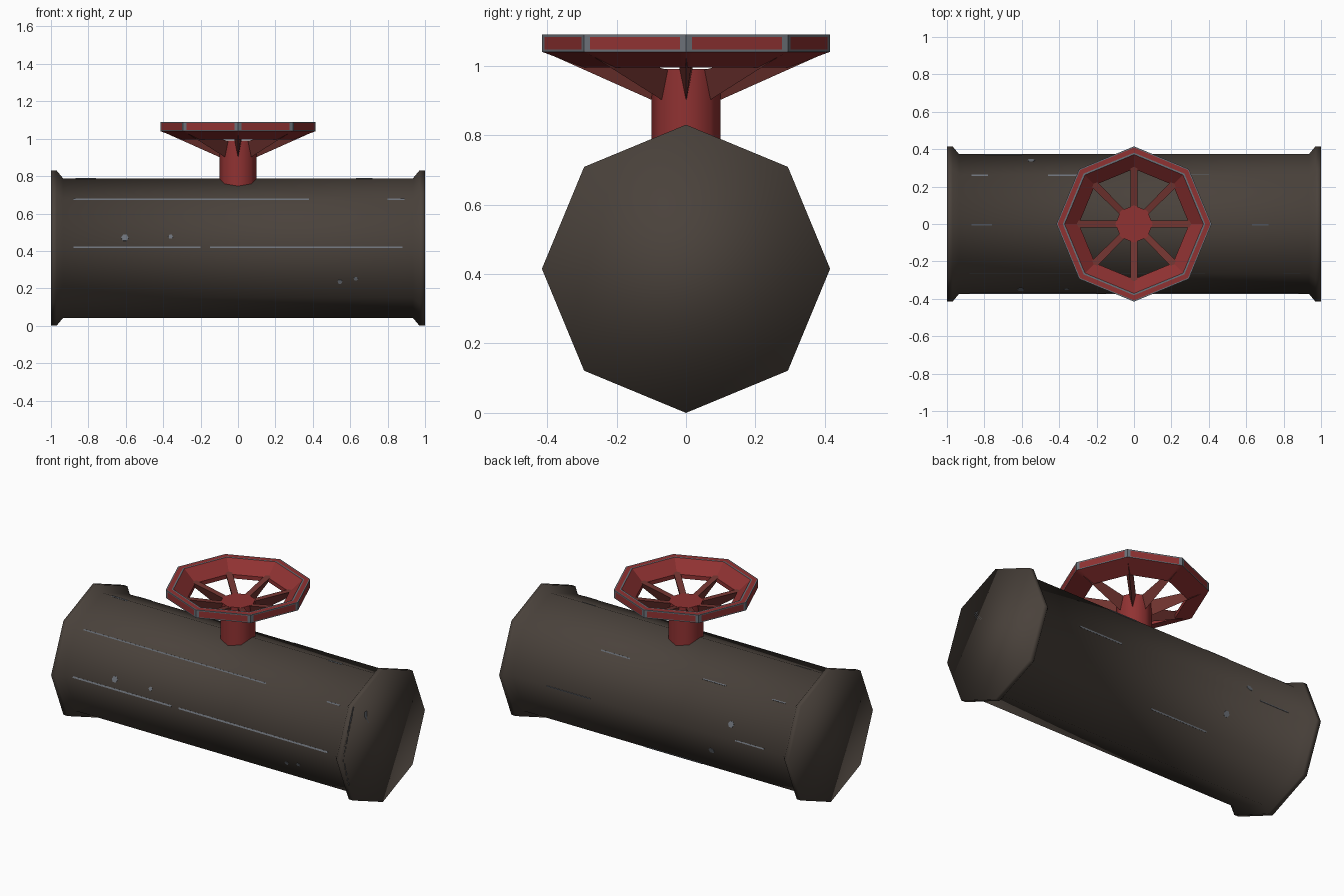
import bpy, bmesh, math
from mathutils import Vector

if "Cube" in bpy.data.objects:
    bpy.data.objects.remove(bpy.data.objects["Cube"])

def material(name, rgb):
    m = bpy.data.materials.new(name)
    m.diffuse_color = (*rgb, 1)
    m.use_nodes = True
    m.node_tree.nodes["Principled BSDF"].inputs["Base Color"].default_value = m.diffuse_color
    return m

IRON = material("dark brown iron", (0.068, 0.054, 0.044))
RED = material("red paint", (0.28, 0.032, 0.032))
DULL = material("dull red paint", (0.17, 0.035, 0.03))
STEEL = material("worn bare steel", (0.15, 0.165, 0.19))
PIPE_Z, PIPE_R, FLANGE_R = 0.415, 0.373, 0.415

def finish(name, bm, mats, smooth=None):
    bmesh.ops.recalc_face_normals(bm, faces=bm.faces)
    me = bpy.data.meshes.new(name)
    bm.to_mesh(me)
    bm.free()
    for m in mats:
        me.materials.append(m)
    ob = bpy.data.objects.new(name, me)
    bpy.context.collection.objects.link(ob)
    if smooth:
        bpy.context.view_layer.objects.active = ob
        ob.select_set(True)
        bpy.ops.object.shade_smooth_by_angle(angle=math.radians(smooth))
        ob.select_set(False)
    return ob

def octagon(k, r=1.0):
    a = k * math.pi / 4
    return Vector((r * math.cos(a), r * math.sin(a)))

def loft(bm, rings, closed=False, pick=None):
    """Skin between equal rings; pick(ring, side) gives a material index."""
    vs = [[bm.verts.new(p) for p in ring] for ring in rings]
    n = len(vs[0])
    for i in range(len(vs) if closed else len(vs) - 1):
        a, b = vs[i], vs[(i + 1) % len(vs)]
        for j in range(n):
            f = bm.faces.new((a[j], a[(j + 1) % n], b[(j + 1) % n], b[j]))
            f.material_index = pick(i, j) if pick else 0
    if not closed:
        bm.faces.new(vs[0])
        bm.faces.new(vs[-1])

def plate(bm, pts, normal, t=0.004):
    """Thin chip of worn metal lying on a surface."""
    loft(bm, [[Vector(p) + normal * o for p in pts] for o in (-0.002, t - 0.002)])

# octagonal pipe with flared ends
bm = bmesh.new()
profile = [(-1, FLANGE_R), (-0.97, FLANGE_R), (-0.935, PIPE_R),
           (0.935, PIPE_R), (0.97, FLANGE_R), (1, FLANGE_R)]
rings = []
for x, r in profile:
    rings.append([(x, octagon(k, r).x, PIPE_Z + octagon(k, r).y) for k in range(8)])
loft(bm, rings)
finish("pipe", bm, [IRON], 180)

# stem with hub
bm = bmesh.new()
loft(bm, [[(*octagon(k, 0.1), z) for k in range(8)] for z in (0.70, 0.99)])
finish("stem", bm, [RED], 60)

# handwheel rim: octagonal ring, worn along its edges and outer corners
bm = bmesh.new()
outline = []
for k in range(8):
    p, q = octagon(k), octagon(k + 1)
    outline += [p, p.lerp(q, 0.06), p.lerp(q, 0.94)]
section = [(0.415, 1.04), (0.415, 1.046), (0.415, 1.083), (0.415, 1.09), (0.408, 1.09),
           (0.381, 1.09), (0.371, 1.09), (0.295, 1.02), (0.295, 0.995)]
worn = {0, 2, 3, 5}
loft(bm, [[(p.x * r, p.y * r, z) for p in outline] for r, z in section], True,
     lambda i, j: 1 if i in worn or (i == 1 and j % 3 != 1) else 0)
finish("handwheel_rim", bm, [RED, STEEL], 30)

# eight wedge-shaped spokes, flat on top and pointed underneath
bm = bmesh.new()
for k in range(8):
    d = octagon(k)
    s = Vector((-d.y, d.x))
    ends = []
    for r_top, z_top, r_low, z_low, w in ((0.08, 0.985, 0.08, 0.893, 0.018),
                                          (0.33, 1.035, 0.40, 1.036, 0.02)):
        ends.append([(*(d * r_top + s * w), z_top), (*(d * r_top - s * w), z_top),
                     (*(d * r_low), z_low)])
    loft(bm, ends)
finish("spokes", bm, [DULL])

# scratches along the pipe's long edges: (edge, neighbour edge, x start, x end, width)
bm = bmesh.new()
scratches = [(3, 4, -0.88, 0.38, 0.008), (3, 4, 0.80, 0.89, 0.008), (4, 3, -0.88, -0.2, 0.010),
             (4, 3, -0.15, 0.88, 0.010), (1, 2, -0.87, -0.78, 0.008), (1, 2, -0.46, -0.3, 0.008),
             (2, 3, -0.87, -0.76, 0.007), (2, 3, 0.63, 0.72, 0.007), (1, 0, 0.2, 0.4, 0.008),
             (0, 1, -0.8, -0.6, 0.008), (7, 0, -0.3, 0.1, 0.008), (0, 7, 0.4, 0.7, 0.008)]
for k, n, x0, x1, w in scratches:
    p, q = octagon(k, PIPE_R), octagon(n, PIPE_R)
    e = p + (q - p).normalized() * w
    m = (p + q).normalized()
    plate(bm, [(x, v.x, v.y + PIPE_Z) for x, v in ((x0, p), (x1, p), (x1, e), (x0, e))],
          Vector((0, m.x, m.y)))
# chips on the pipe's sides: (facet, position across facet, x, radius)
for k, t, x, r in ((3, 0.79, -0.605, 0.02), (3, 0.77, -0.36, 0.013), (4, 0.68, 0.545, 0.013),
                   (4, 0.62, 0.63, 0.012), (0, 0.3, -0.55, 0.02), (7, 0.5, -0.4, 0.02)):
    p, q = octagon(k, PIPE_R), octagon(k + 1, PIPE_R)
    c, u, m = p.lerp(q, t), (q - p).normalized(), (p + q).normalized()
    pts = []
    for i in range(6):
        v = c + u * r * math.sin(i * math.pi / 3)
        pts.append((x + r * math.cos(i * math.pi / 3), v.x, v.y + PIPE_Z))
    plate(bm, pts, Vector((0, m.x, m.y)))
# chips on the right end cap
X = Vector((1, 0, 0))
for pts in ([(-0.18, 0.63), (-0.155, 0.63), (-0.15, 0.6), (-0.12, 0.57), (-0.122, 0.525),
             (-0.15, 0.525), (-0.157, 0.57), (-0.18, 0.60)],
            [(-0.413, 0.415), (-0.293, 0.706), (-0.285, 0.70), (-0.385, 0.415)],
            [(-0.413, 0.415), (-0.385, 0.415), (-0.33, 0.23), (-0.336, 0.23)]):
    plate(bm, [(0.999, y, z) for y, z in pts], X, 0.003)
finish("worn_chips", bm, [STEEL])
